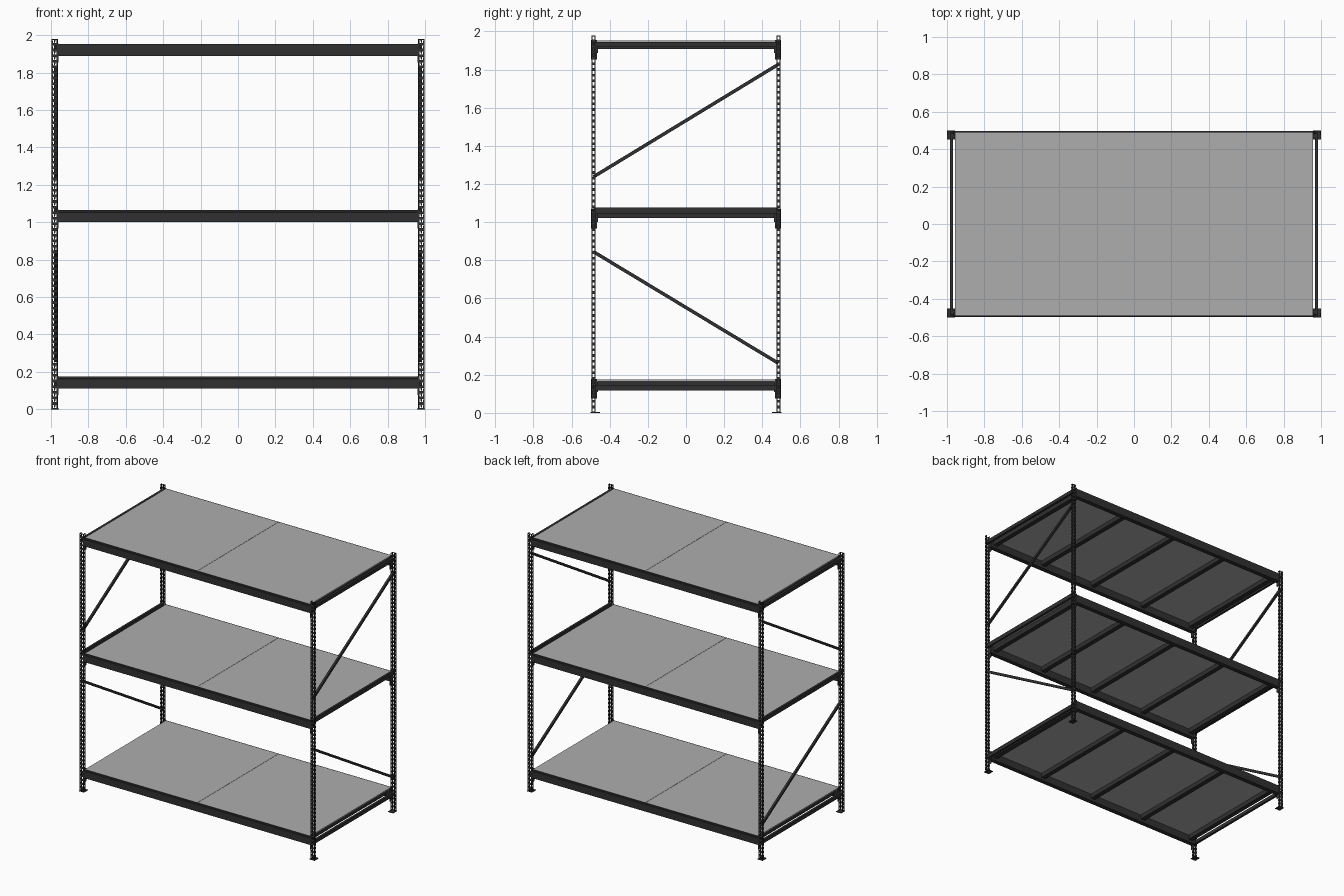
import bpy, bmesh, math
from mathutils import Matrix, Vector

cube = bpy.data.objects.get("Cube")
if cube:
    bpy.data.objects.remove(cube, do_unlink=True)


def material(name, value):
    m = bpy.data.materials.new(name)
    col = (value, value, value, 1)
    m.diffuse_color = col
    m.use_nodes = True
    bsdf = m.node_tree.nodes["Principled BSDF"]
    bsdf.inputs["Base Color"].default_value = col
    bsdf.inputs["Roughness"].default_value = 0.6
    return m


STEEL = material("dark_grey_steel", 0.03)
BOARD = material("light_grey_board", 0.42)


def add_object(name, bm, mat):
    bmesh.ops.recalc_face_normals(bm, faces=bm.faces)
    me = bpy.data.meshes.new(name)
    bm.to_mesh(me)
    bm.free()
    me.materials.append(mat)
    ob = bpy.data.objects.new(name, me)
    bpy.context.collection.objects.link(ob)
    return ob


def box(name, x, y, z, mat=STEEL):
    """Box from (min, max) pairs."""
    bm = bmesh.new()
    lo, hi = zip(x, y, z)
    size = Vector(hi) - Vector(lo)
    mid = (Vector(hi) + Vector(lo)) / 2
    bmesh.ops.create_cube(bm, size=1, matrix=Matrix.Translation(mid) @ Matrix.Diagonal(size.to_4d()))
    return add_object(name, bm, mat)


def span(sign, a, b):
    """Range a..b moved to the chosen side of the centre."""
    return tuple(sorted((sign * a, sign * b)))


POST_TOP = 1.98
PITCH = 0.03


def perforated_strip(bm, cols, taper, place):
    """Strip with a row of slots in every second column; place maps (u, z) to 3D."""
    zs = [0.0]
    for i in range(int(POST_TOP / PITCH)):
        zs += [i * PITCH + 0.008, i * PITCH + 0.024]
    zs.append(POST_TOP)
    mid = (cols[0] + cols[-1]) / 2
    rows = []
    for k, z in enumerate(zs):
        row = []
        for j, u in enumerate(cols):
            inner = 0 < j < len(cols) - 1
            shift = taper * (1 if u < mid else -1) if inner and k % 2 else 0
            row.append(bm.verts.new(place(u + shift, z)))
        rows.append(row)
    for k in range(len(zs) - 1):
        for j in range(len(cols) - 1):
            if k % 2 and j % 2:      # slot
                continue
            bm.faces.new((rows[k][j], rows[k][j + 1], rows[k + 1][j + 1], rows[k + 1][j]))


# Slotted corner posts: front flange with two slot rows, two side flanges with one
for sx, side in ((1, "left"), (-1, "right")):
    for sy, end in ((-1, "front"), (1, "back")):
        bm = bmesh.new()
        perforated_strip(bm, (0.9645, 0.969, 0.976, 0.984, 0.991, 0.9955), 0.002,
                         lambda u, z: (sx * u, sy * 0.495, z))
        for px in (0.9645, 0.9955):
            perforated_strip(bm, (0.475, 0.481, 0.489, 0.495), 0,
                             lambda u, z: (sx * px, sy * u, z))
        bmesh.ops.remove_doubles(bm, verts=bm.verts, dist=0.0002)
        post = add_object(f"{end}_{side}_post", bm, STEEL)
        mod = post.modifiers.new("thickness", "SOLIDIFY")
        mod.thickness = 0.002
        mod.offset = 0
        box(f"{end}_{side}_foot_plate", span(sx, 0.957, 1.0), span(sy, 0.452, 0.5), (0, 0.005))


def beam(name, sy, top):
    """Long stepped beam: recessed upper lip outside, ledge for the boards inside."""
    profile = ((0.496, -0.066), (0.496, -0.013), (0.493, -0.011), (0.493, 0), (0.490, 0),
               (0.490, -0.011), (0.462, -0.011), (0.462, -0.066))
    bm = bmesh.new()
    verts = [bm.verts.new((-0.968, sy * y, top + z)) for y, z in profile]
    face = bm.faces.new(verts)
    new = bmesh.ops.extrude_face_region(bm, geom=[face])["geom"]
    bmesh.ops.translate(bm, vec=(1.936, 0, 0),
                        verts=[v for v in new if isinstance(v, bmesh.types.BMVert)])
    add_object(name, bm, STEEL)


# Three shelves: name, top height, side rail bottom and top
for level, top, rail in (("lower", 0.176, (0.118, 0.145)),
                         ("middle", 1.066, (1.046, 1.078)),
                         ("upper", 1.954, (1.918, 1.945))):
    for sy, end in ((-1, "front"), (1, "back")):
        beam(f"{level}_{end}_beam", sy, top)
        for sx, side in ((1, "left"), (-1, "right")):
            # Beam end bracket: plate against the post and a narrow front tab
            box(f"{level}_{end}_{side}_bracket", span(sx, 0.959, 0.963),
                span(sy, 0.468, 0.498), (top - 0.1, top + 0.002))
            box(f"{level}_{end}_{side}_bracket_tab", span(sx, 0.959, 0.968),
                span(sy, 0.495, 0.498), (top - 0.1, top + 0.002))
    # Boards in two halves with a narrow seam
    for sx, side in ((1, "left"), (-1, "right")):
        box(f"{level}_{side}_board", span(sx, 0.001, 0.956), (-0.4895, 0.4895),
            (top - 0.0105, top - 0.0005), BOARD)
        box(f"{level}_{side}_side_rail", span(sx, 0.968, 0.985), (-0.485, 0.485), rail)
    # Cross supports under the boards
    for i, x in enumerate((-0.925, -0.47, 0, 0.47, 0.925)):
        box(f"{level}_cross_support_{i + 1}", (x - 0.018, x + 0.018), (-0.463, 0.463),
            (top - 0.045, top - 0.011))

# Diagonal braces on both ends
for sx, side in ((1, "left"), (-1, "right")):
    for level, z0, z1 in (("lower", 0.845, 0.26), ("upper", 1.238, 1.828)):
        y0, y1 = -0.485, 0.485
        length = math.hypot(y1 - y0, z1 - z0)
        brace = box(f"{level}_{side}_diagonal_brace", (-0.008, 0.008),
                    (-length / 2, length / 2), (-0.009, 0.009))
        brace.location = (sx * 0.977, 0, (z0 + z1) / 2)
        brace.rotation_euler.x = math.atan2(z1 - z0, y1 - y0)
